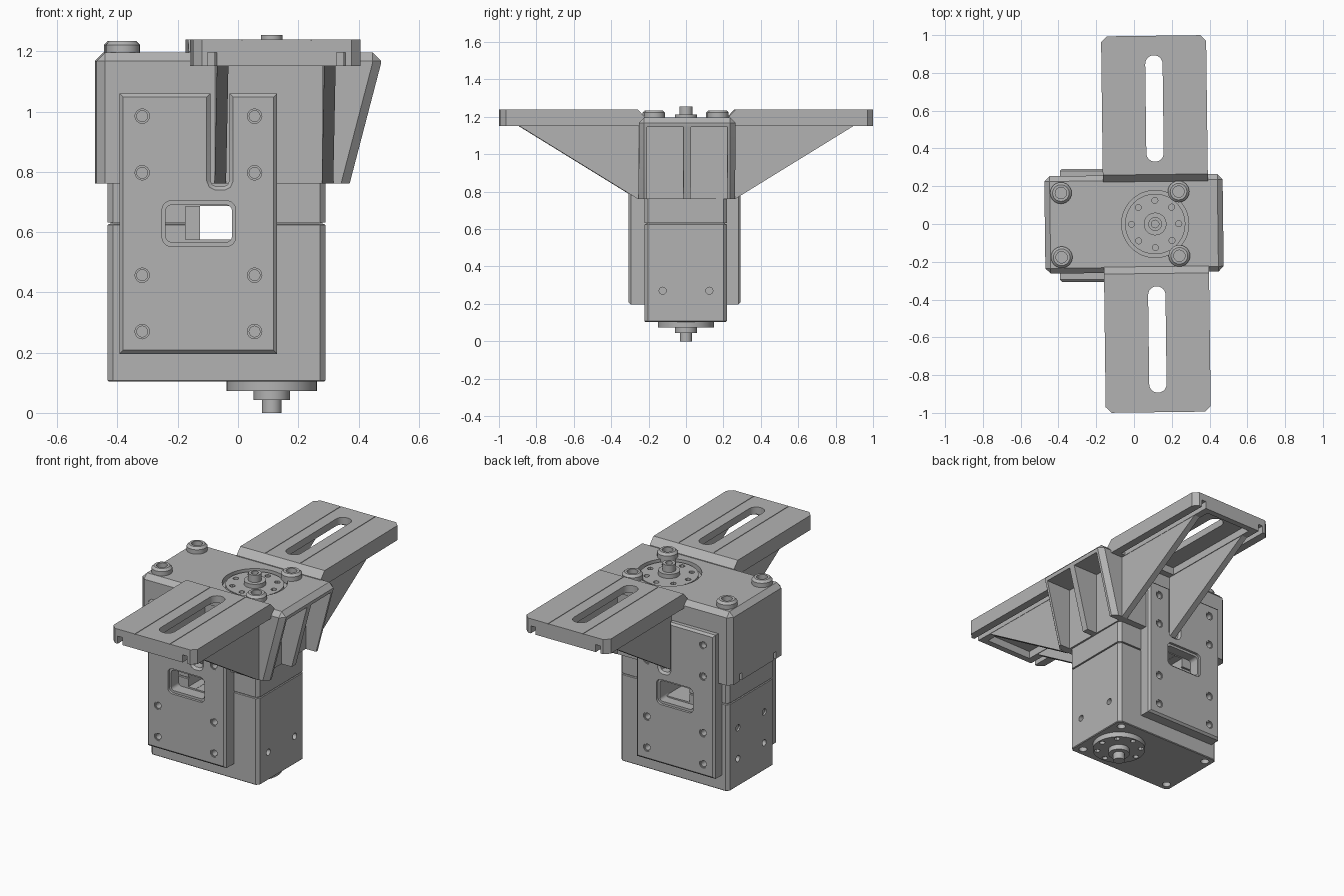
import bpy, bmesh, math
from mathutils import Matrix, Vector

cube = bpy.data.objects.get("Cube")
if cube:
    bpy.data.objects.remove(cube)

grey = bpy.data.materials.new("plain grey")
grey.use_nodes = True
grey.diffuse_color = (0.45, 0.45, 0.45, 1)
grey.node_tree.nodes["Principled BSDF"].inputs["Base Color"].default_value = grey.diffuse_color

CX = 0.112   # x of the drive shaft
WX = 0.116   # x of the wing centre line
made = []


# ---- helpers ----
def finish(name, bm):
    bmesh.ops.recalc_face_normals(bm, faces=bm.faces)
    mesh = bpy.data.meshes.new(name)
    bm.to_mesh(mesh)
    bm.free()
    mesh.materials.append(grey)
    ob = bpy.data.objects.new(name, mesh)
    bpy.context.collection.objects.link(ob)
    made.append(ob)
    return ob


def add_prism(bm, pts, axis, a, b):
    place = {"x": lambda p, d: (d, p[0], p[1]),
             "y": lambda p, d: (p[0], d, p[1]),
             "z": lambda p, d: (p[0], p[1], d)}[axis]
    low = [bm.verts.new(place(p, a)) for p in pts]
    top = [bm.verts.new(place(p, b)) for p in pts]
    bm.faces.new(low)
    bm.faces.new(top)
    n = len(pts)
    for i in range(n):
        j = (i + 1) % n
        bm.faces.new((low[i], low[j], top[j], top[i]))


def rect(u0, u1, v0, v1):
    return [(u0, v0), (u1, v0), (u1, v1), (u0, v1)]


def circle(u, v, r, n=24):
    return [(u + r * math.cos(2 * math.pi * i / n), v + r * math.sin(2 * math.pi * i / n))
            for i in range(n)]


def rounded(u0, u1, v0, v1, r, n=6):
    pts = []
    corners = [(u1 - r, v1 - r), (u0 + r, v1 - r), (u0 + r, v0 + r), (u1 - r, v0 + r)]
    for k, (u, v) in enumerate(corners):
        for i in range(n + 1):
            t = math.pi / 2 * (k + i / n)
            pts.append((u + r * math.cos(t), v + r * math.sin(t)))
    return pts


def prism(name, pts, axis, a, b, bevel=0, keep=lambda m: True):
    bm = bmesh.new()
    add_prism(bm, pts, axis, a, b)
    if bevel:
        bmesh.ops.recalc_face_normals(bm, faces=bm.faces)
        edges = [e for e in bm.edges if e.calc_face_angle(0) > 0.6
                 and keep((e.verts[0].co + e.verts[1].co) / 2)]
        bmesh.ops.bevel(bm, geom=edges, offset=bevel, segments=1, affect="EDGES",
                        clamp_overlap=True)
    return finish(name, bm)


def cut(ob, shapes):
    """Subtract a list of (points, axis, start, end) prisms."""
    bm = bmesh.new()
    for s in shapes:
        add_prism(bm, *s)
    cutter = finish("cutter", bm)
    made.remove(cutter)
    cutter.hide_render = True
    mod = ob.modifiers.new("cut", "BOOLEAN")
    mod.operation, mod.solver, mod.object = "DIFFERENCE", "EXACT", cutter
    bpy.context.view_layer.objects.active = ob
    bpy.ops.object.modifier_apply(modifier=mod.name)
    bpy.data.objects.remove(cutter)


def lathe(name, steps, x, y, n=40):
    """Turned part from (radius, height) steps."""
    bm = bmesh.new()
    rings = [[bm.verts.new((p[0], p[1], z)) for p in circle(x, y, r, n)] for r, z in steps]
    bm.faces.new(rings[0])
    bm.faces.new(rings[-1])
    for a, b in zip(rings, rings[1:]):
        for i in range(n):
            j = (i + 1) % n
            bm.faces.new((a[i], a[j], b[j], b[i]))
    return finish(name, bm)


def bolt_ring(z0, z1):
    return [(circle(CX + 0.125 * math.cos(k * math.pi / 4), 0.125 * math.sin(k * math.pi / 4),
                    0.016, 12), "z", z0, z1) for k in range(8)]


# ---- motor body: two halves with a fine seam, and a core behind the seam ----
section = rounded(-0.433, 0.29, -0.222, 0.218, 0.018, 1)
lower = prism("lower_body", section, "z", 0.104, 0.627, 0.004, lambda m: m.z < 0.11 or m.z > 0.62)
upper = prism("upper_body", section, "z", 0.632, 0.92)
core = prism("body_core", rect(-0.423, 0.28, -0.212, 0.208), "z", 0.3, 0.8)
for part in (lower, upper, core):
    cut(part, [(rect(-0.126, -0.02, 0.575, 0.686), "y", -0.4, 0.4)])
    cut(part, [(rect(-0.175, -0.021, 0.576, 0.685), "y", -0.4, -0.1),
               (rect(-0.175, -0.021, 0.576, 0.685), "y", 0.1, 0.4)])
corners = [(x, y) for x in (-0.385, 0.238) for y in (-0.17, 0.17)]
side_holes = [(circle(y, 0.27, 0.019, 16), "x", 0.26, 0.32) for y in (-0.125, 0.125)]
side_holes += [(circle(y, z, 0.019, 16), "x", -0.46, -0.40)
               for y in (-0.125, 0.125) for z in (0.27, 0.455)]
cut(lower, side_holes + [(circle(x, y, 0.024, 16), "z", 0.08, 0.14) for x, y in corners])

# ---- side plates with window, rib slot and screw holes ----
outline = [(-0.393, 0.196), (0.13, 0.196), (0.13, 1.06), (-0.028, 1.06), (-0.028, 0.772),
           (-0.034, 0.758), (-0.046, 0.752), (-0.074, 0.752), (-0.086, 0.758),
           (-0.092, 0.772), (-0.092, 1.06), (-0.393, 1.06)]
screws = [(x, z) for x in (-0.318, 0.055) for z in (0.27, 0.457, 0.797, 0.985)]
for name, y0, y1 in (("front_plate", -0.2, -0.307), ("back_plate", 0.2, 0.292)):
    s = math.copysign(1, y1)
    plate = prism(name, outline, "y", y0, y1, 0.012, lambda m: m.y * s > y1 * s - 0.01)

    def inward(depth):
        return sorted((y1 - s * depth, y1 + s * 0.05))

    cut(plate, [(circle(x, z, 0.018, 16), "y", *inward(0.045)) for x, z in screws])
    cut(plate, [(circle(x, z, 0.024, 16), "y", *inward(0.006)) for x, z in screws])
    cut(plate, [(rounded(-0.24, -0.02, 0.567, 0.69, 0.02), "y", *inward(0.15))])
    cut(plate, [(rounded(-0.252, -0.008, 0.553, 0.704, 0.03), "y", *inward(0.015))])

# ---- lower drive disc and shaft ----
disc = lathe("lower_drive_disc", [(0.15, 0.125), (0.15, 0.073)], CX, 0)
cut(disc, bolt_ring(0.05, 0.1))
lathe("lower_shaft", [(0.06, 0.09), (0.06, 0.043), (0.033, 0.043), (0.033, 0)], CX, 0)
fixed = list(made)

# ---- upper housing with gusset ribs on its +x end ----
shell = [(-0.472, 0.762), (0.368, 0.762), (0.472, 1.16), (0.472, 1.196), (-0.472, 1.196)]
housing = prism("upper_housing", shell, "y", -0.256, 0.26, 0.028, lambda m: m.z > 0.78)
cut(housing, [(rect(0.3, 0.6, 0.7, 1.146), "y", 0.022, 0.217),
              (rect(0.3, 0.6, 0.7, 1.146), "y", -0.213, -0.018)])
cut(housing, [(rect(y - 0.011, y + 0.011, 0.75, 0.805), "x", -0.48, -0.44)
              for y in (-0.165, 0.165)])
cut(housing, [(circle(CX, 0, 0.178, 48), "z", 1.165, 1.205)])

# ---- upper drive disc, boss and four housing bolts ----
disc = lathe("upper_drive_disc", [(0.16, 1.15), (0.16, 1.187)], CX, 0)
cut(disc, bolt_ring(1.17, 1.25))
lathe("upper_shaft", [(0.06, 1.17), (0.06, 1.212), (0.036, 1.212), (0.036, 1.255),
                      (0.02, 1.255), (0.02, 1.235)], CX, 0)
for i, (x, y) in enumerate(corners):
    lathe(f"housing_bolt_{i + 1}", [(0.057, 1.18), (0.057, 1.222), (0.044, 1.235),
                                    (0.03, 1.235), (0.03, 1.205)], x, y, 24)

# ---- two mounting wings: slotted slab with triangular ribs ----
for side, s in (("front", -1), ("back", 1)):
    def span(a, b):
        return sorted((a * s, b * s))

    end = 0.9965   # keeps the turned wing corners inside the overall length
    profile = [(0.225 * s, 1.152), (end * s, 1.152), (end * s, 1.24), (0.262 * s, 1.24),
               (0.225 * s, 1.2)]
    wing = prism(f"{side}_wing", profile, "x", WX - 0.278, WX + 0.278, 0.03,
                 lambda m: abs(m.y) > 0.99 and abs(m.x - WX) > 0.27)
    # underside pocket and edge notches
    cut(wing, [(rect(WX - 0.155, WX + 0.155, *span(0.3, 0.96)), "z", 1.1, 1.197)]
        + [(rect(WX + k - 0.015, WX + k + 0.015, *span(0.29, 1.1)), "z", 1.1, 1.197)
           for k in (-0.214, 0.214)])
    # long adjusting slot and fine top grooves
    cut(wing, [(rounded(WX - 0.046, WX + 0.046, *span(0.33, 0.893), 0.0455), "z", 1.1, 1.3)])
    cut(wing, [(rect(WX + k - 0.002, WX + k + 0.002, *span(0.27, 1.1)), "z", 1.237, 1.3)
               for k in (-0.115, 0.115)])
    for label, k in (("right", -0.178), ("left", 0.178)):
        prism(f"{side}_{label}_rib", [(0.24 * s, 0.762), (0.262 * s, 0.762), (0.9 * s, 1.155),
                                      (0.9 * s, 1.16), (0.24 * s, 1.16)],
              "x", WX + k - 0.019, WX + k + 0.019)

# ---- the upper assembly is turned slightly about the shaft ----
pivot = Vector((CX, 0, 0))
turn = Matrix.Translation(pivot) @ Matrix.Rotation(0.0125, 4, "Z") @ Matrix.Translation(-pivot)
for ob in made:
    if ob not in fixed:
        ob.data.transform(turn)

# ---- smooth round parts, keep edges sharp ----
bpy.ops.object.select_all(action="DESELECT")
for ob in made:
    ob.select_set(True)
bpy.context.view_layer.objects.active = made[0]
bpy.ops.object.shade_smooth_by_angle(angle=math.radians(30))
